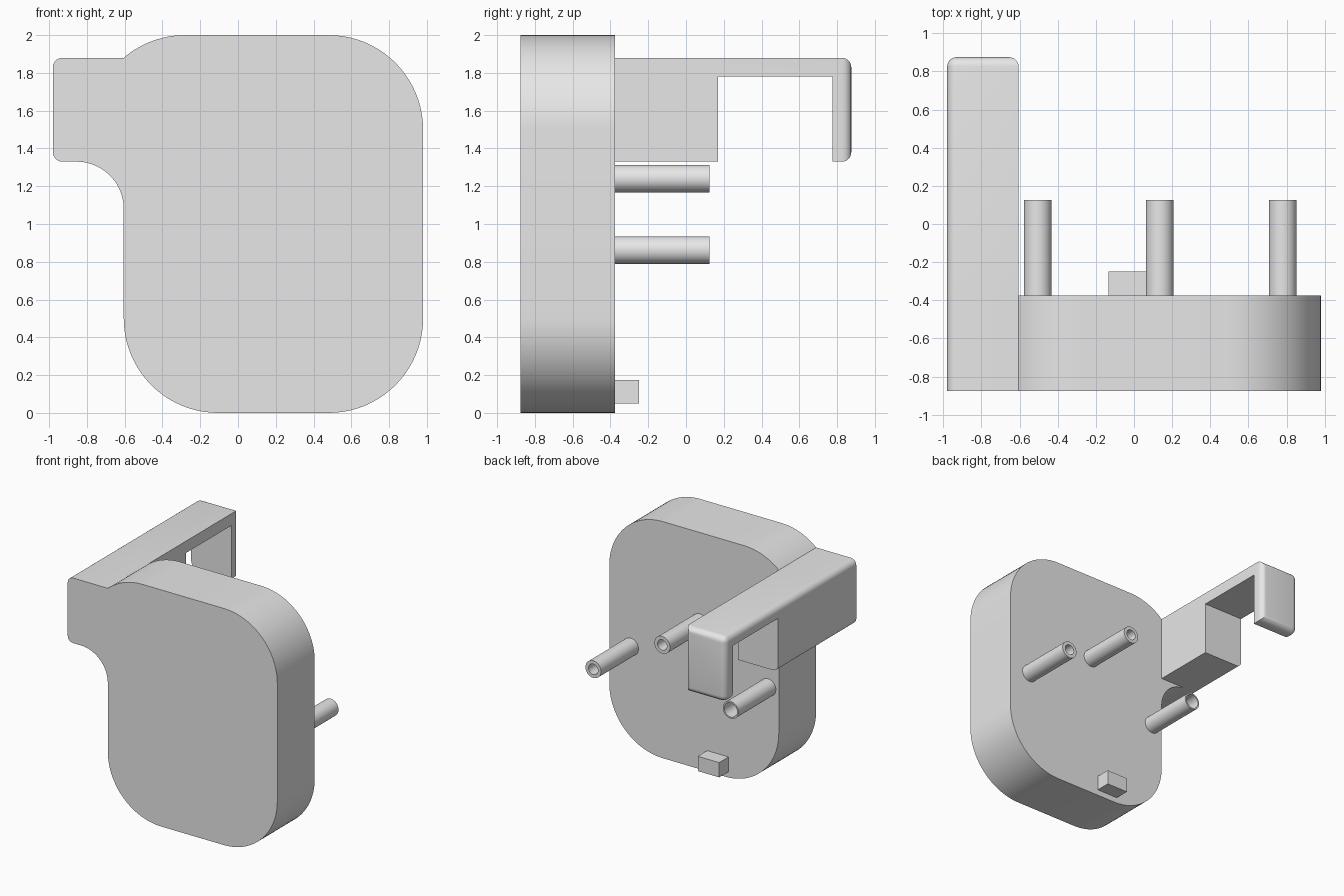
import bpy, bmesh, math

if "Cube" in bpy.data.objects:
    bpy.data.objects.remove(bpy.data.objects["Cube"])

grey = bpy.data.materials.new("light grey plastic")
grey.diffuse_color = (0.8, 0.8, 0.8, 1)
grey.use_nodes = True
grey.node_tree.nodes["Principled BSDF"].inputs["Base Color"].default_value = grey.diffuse_color


def finish(name, bm):
    bmesh.ops.recalc_face_normals(bm, faces=bm.faces[:])
    mesh = bpy.data.meshes.new(name)
    bm.to_mesh(mesh)
    bm.free()
    obj = bpy.data.objects.new(name, mesh)
    bpy.context.collection.objects.link(obj)
    mesh.materials.append(grey)
    bpy.ops.object.select_all(action='DESELECT')
    obj.select_set(True)
    bpy.context.view_layer.objects.active = obj
    bpy.ops.object.shade_smooth_by_angle(angle=math.radians(30))
    return obj


def extrude(points, vec):
    """Closed prism from a list of 3D points pushed along vec."""
    bm = bmesh.new()
    face = bm.faces.new([bm.verts.new(p) for p in points])
    res = bmesh.ops.extrude_face_region(bm, geom=[face], use_keep_orig=True)
    top = [g for g in res["geom"] if isinstance(g, bmesh.types.BMVert)]
    bmesh.ops.translate(bm, verts=top, vec=vec)
    return bm


def arc(cx, cz, r, a0, a1, n=20):
    angles = [math.radians(a0 + (a1 - a0) * i / n) for i in range(n + 1)]
    return [(cx + r * math.cos(a), cz + r * math.sin(a)) for a in angles]


FRONT, BACK, END = -0.875, -0.375, 0.875
LEFT, RIGHT, SIDE = -0.98, 0.98, -0.605
LOW, HIGH, R = 1.33, 1.88, 0.05

# Main body: rounded slab with the side tab and its concave fillet
cut = math.degrees(math.acos((SIDE + 0.28) / 0.5))
outline = (arc(0.48, 0.5, 0.5, -90, 0) + arc(0.48, 1.5, 0.5, 0, 90)
           + arc(-0.28, 1.5, 0.5, 90, cut, 12)
           + arc(LEFT + R, HIGH - R, R, 90, 180, 6)
           + arc(LEFT + R, LOW + R, R, 180, 270, 6)
           + arc(SIDE - 0.25, LOW - 0.25, 0.25, 90, 0)
           + arc(SIDE + 0.5, 0.5, 0.5, 180, 270))
finish("plug_body", extrude([(x, FRONT, z) for x, z in outline],
                            (0, BACK - FRONT, 0)))

# Hooked arm: stepped side profile, rounded on the outer and end edges
profile = [(BACK, LOW), (0.17, LOW), (0.17, 1.78), (0.775, 1.78),
           (0.775, LOW), (END, LOW), (END, HIGH), (BACK, HIGH)]
bm = extrude([(LEFT, y, z) for y, z in profile], (SIDE - LEFT, 0, 0))


def rounded(edge):
    a, b = (v.co for v in edge.verts)
    if min(a.y, b.y) > END - 0.001:
        return True
    outer = max(a.x, b.x) < LEFT + 0.001
    return outer and abs(a.z - b.z) < 0.001 and abs(a.z - 1.78) > 0.01


bmesh.ops.bevel(bm, geom=[e for e in bm.edges if rounded(e)], offset=R,
                offset_type='OFFSET', segments=6, profile=0.5,
                affect='EDGES', clamp_overlap=True)
finish("hook_arm", bm)


# Hollow pins
def pin(name, x, z, inner, outer=0.073, y1=0.125, n=32):
    bm = bmesh.new()
    section = [(inner, BACK), (outer, BACK), (outer, y1), (inner, y1)]
    rings = []
    for i in range(n):
        a = math.tau * i / n
        rings.append([bm.verts.new((x + r * math.cos(a), y, z + r * math.sin(a)))
                      for r, y in section])
    for i in range(n):
        p, q = rings[i], rings[(i + 1) % n]
        for j in range(4):
            k = (j + 1) % 4
            bm.faces.new((p[j], p[k], q[k], q[j]))
    finish(name, bm)


pin("top_pin", 0.135, 1.24, 0.044)
pin("right_pin", 0.78, 0.862, 0.044)
pin("left_pin", -0.505, 0.862, 0.06)

# Small locating block near the bottom
x0, x1, z0, z1 = -0.135, 0.065, 0.05, 0.175
finish("locating_block", extrude(
    [(x0, BACK, z0), (x1, BACK, z0), (x1, BACK, z1), (x0, BACK, z1)],
    (0, 0.125, 0)))
